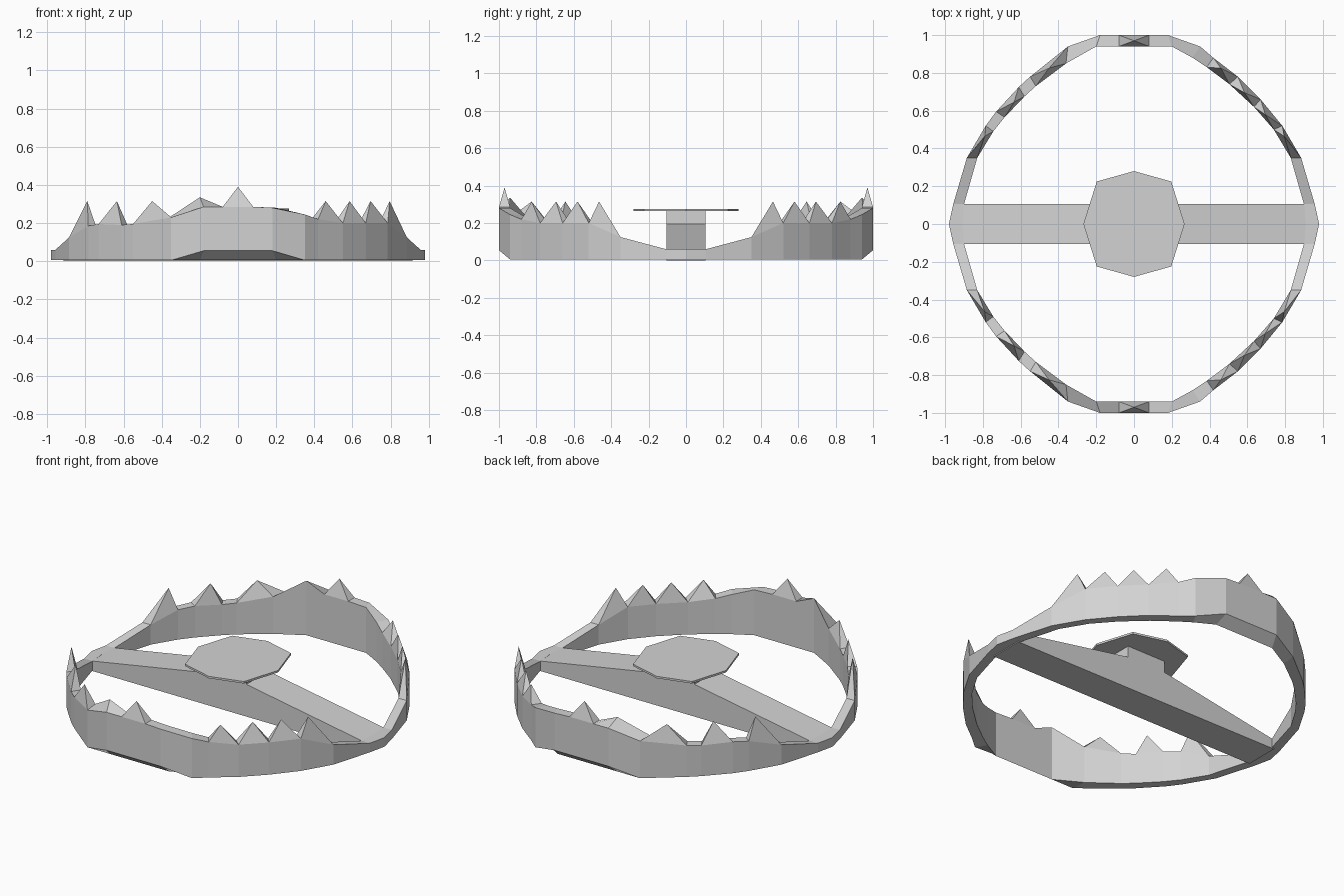
import bpy, bmesh

cube = bpy.data.objects.get("Cube")
if cube:
    bpy.data.objects.remove(cube, do_unlink=True)

# Single steel grey
steel = bpy.data.materials.new("steel_grey")
steel.use_nodes = True
GREY = (0.65, 0.65, 0.65, 1.0)
steel.diffuse_color = GREY
steel.node_tree.nodes["Principled BSDF"].inputs["Base Color"].default_value = GREY


def make_object(name, bm):
    bmesh.ops.recalc_face_normals(bm, faces=bm.faces)
    mesh = bpy.data.meshes.new(name)
    bm.to_mesh(mesh)
    bm.free()
    mesh.materials.append(steel)
    obj = bpy.data.objects.new(name, mesh)
    bpy.context.collection.objects.link(obj)
    return obj


def prism(name, points, offset):
    """Extrude a closed outline along an offset vector."""
    bm = bmesh.new()
    face = bm.faces.new([bm.verts.new(p) for p in points])
    ext = bmesh.ops.extrude_face_region(bm, geom=[face])
    moved = [g for g in ext["geom"] if isinstance(g, bmesh.types.BMVert)]
    bmesh.ops.translate(bm, verts=moved, vec=offset)
    return make_object(name, bm)


# Jaw stations: outer x, outer y, inner x, inner y, top height
STATIONS = [
    (0.98, 0, 0.91, 0, 0.06),
    (0.957, 0.105, 0.90, 0.105, 0.06),
    (0.885, 0.35, 0.83, 0.35, 0.125),
    (0.785, 0.52, 0.74, 0.50, 0.20),
    (0.67, 0.66, 0.635, 0.62, 0.20),
    (0.55, 0.78, 0.505, 0.74, 0.20),
    (0.42, 0.88, 0.385, 0.83, 0.22),
    (0.35, 0.94, 0.31, 0.88, 0.245),
    (0.18, 1.0, 0.20, 0.94, 0.28),
    (0.08, 1.0, 0.08, 0.94, 0.285),
    (-0.08, 1.0, -0.08, 0.94, 0.285),
    (-0.18, 1.0, -0.20, 0.94, 0.285),
    (-0.35, 0.94, -0.36, 0.85, 0.23),
    (-0.55, 0.78, -0.52, 0.73, 0.195),
    (-0.61, 0.725, -0.58, 0.675, 0.19),
    (-0.73, 0.595, -0.685, 0.565, 0.195),
    (-0.785, 0.52, -0.745, 0.49, 0.185),
    (-0.885, 0.35, -0.83, 0.35, 0.125),
    (-0.957, 0.105, -0.90, 0.105, 0.06),
    (-0.98, 0, -0.91, 0, 0.06),
]
# Tooth tips, keyed by the station where the tooth starts
TEETH = {
    2: (0.795, 0.465, 0.315), 3: (0.695, 0.58, 0.315),
    4: (0.585, 0.695, 0.315), 5: (0.46, 0.825, 0.315),
    9: (0, 0.97, 0.39),
    12: (-0.45, 0.825, 0.315), 14: (-0.635, 0.645, 0.315),
    16: (-0.79, 0.465, 0.315),
}
BASE = 0.005
bm = bmesh.new()
rings = []
for i, (ox, oy, ix, iy, z) in enumerate(STATIONS):
    low = 0.055 if oy == 1.0 else BASE        # chamfered underside at the jaw middle
    inner_z = 0.335 if i == 11 else z         # bent inner lip beside the middle tooth
    rings.append([bm.verts.new(p) for p in
                  ((ox, oy, low), (ox, oy, z), (ix, iy, inner_z), (ix, iy, BASE))])
for i, (a, b) in enumerate(zip(rings, rings[1:])):
    for j in (0, 2, 3):                       # outer wall, inner wall, underside
        k = (j + 1) % 4
        bm.faces.new((a[j], a[k], b[k], b[j]))
    if i in TEETH:                            # pointed tooth
        tip = bm.verts.new(TEETH[i])
        loop = (a[1], a[2], b[2], b[1])
        for j in range(4):
            bm.faces.new((loop[j], loop[(j + 1) % 4], tip))
    else:
        bm.faces.new((a[1], a[2], b[2], b[1]))
jaws = make_object("toothed_jaws", bm)
mirror = jaws.modifiers.new("front_and_back", "MIRROR")
mirror.use_axis = (False, True, False)

# Cross bar rising to a raised pedestal in the middle
half = [(0.915, 0.0), (0.915, 0.058), (0.13, 0.195), (0.13, 0.264)]
profile = half + [(-x, z) for x, z in reversed(half)]
prism("cross_bar", [(x, -0.105, z) for x, z in profile], (0, 0.21, 0))

# Eight-sided trigger plate
plate = [(0.268, 0), (0.197, 0.225), (0, 0.28), (-0.197, 0.225),
         (-0.268, 0), (-0.197, -0.225), (0, -0.28), (0.197, -0.225)]
prism("trigger_plate", [(x, y, 0.264) for x, y in plate], (0, 0, 0.012))
